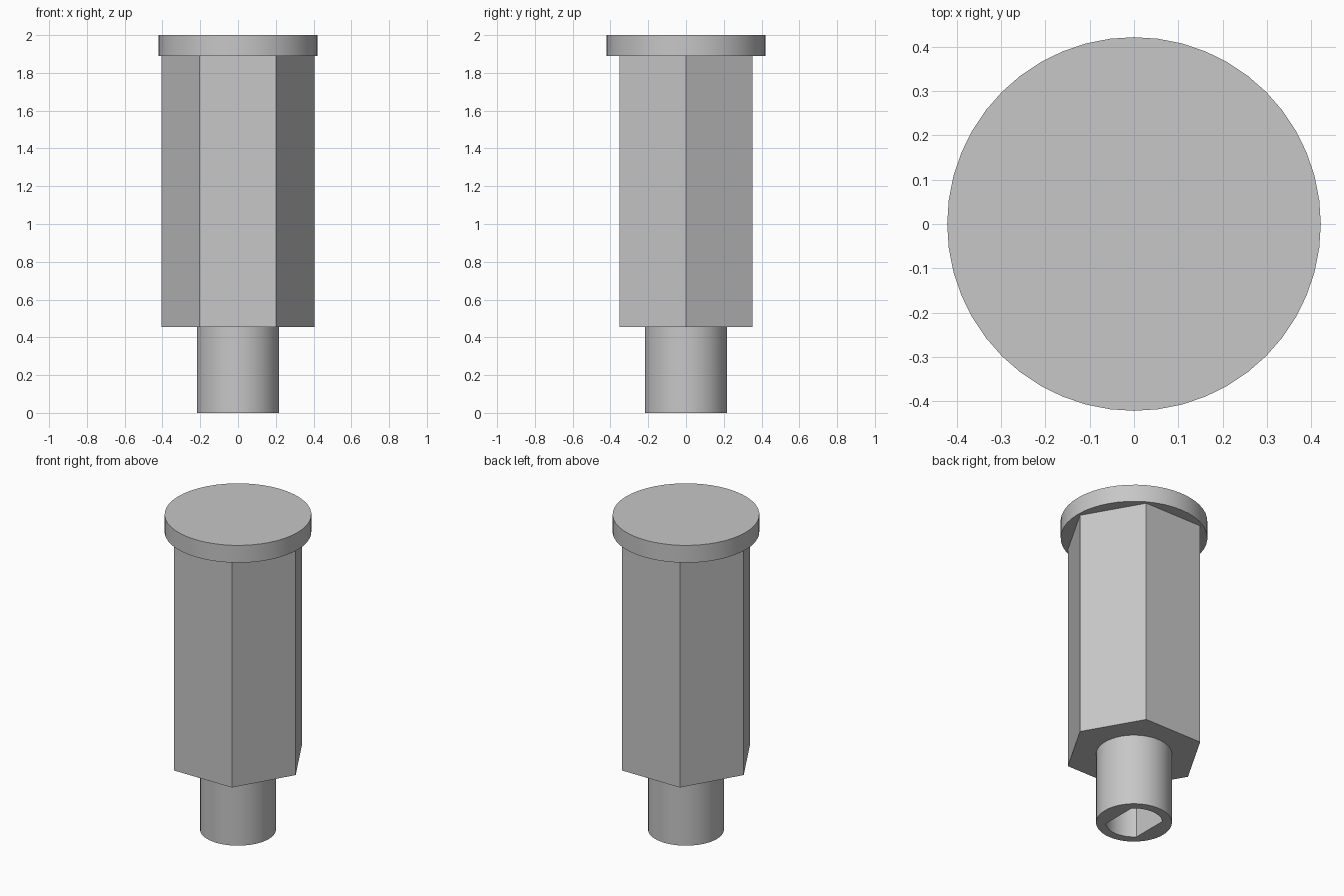
import bpy
import math

cube = bpy.data.objects.get("Cube")
if cube:
    bpy.data.objects.remove(cube, do_unlink=True)

grey = bpy.data.materials.new("plain_grey")
grey.use_nodes = True
colour = (0.57, 0.57, 0.57, 1.0)
grey.diffuse_color = colour
grey.node_tree.nodes["Principled BSDF"].inputs["Base Color"].default_value = colour


def prism(name, sides, radius, bottom, top):
    """Upright solid with a corner on the x axis."""
    bpy.ops.mesh.primitive_cylinder_add(
        vertices=sides, radius=radius, depth=top - bottom,
        location=(0, 0, (bottom + top) / 2),
        rotation=(0, 0, math.pi / 2))
    obj = bpy.context.object
    obj.name = obj.data.name = name
    bpy.ops.object.transform_apply(location=True, rotation=True, scale=True)
    obj.data.materials.append(grey)
    return obj


def smooth(obj):
    bpy.ops.object.select_all(action="DESELECT")
    obj.select_set(True)
    bpy.context.view_layer.objects.active = obj
    bpy.ops.object.shade_smooth_by_angle(angle=math.radians(25))


# Round cap and hexagonal body
cap = prism("cap", 48, 0.422, 1.89, 2.0)
body = prism("hex_body", 6, 0.405, 0.455, 1.89)

# Round stem with a socket that has two flat sides
stem = prism("stem", 48, 0.218, 0.0, 0.455)
socket = prism("socket_cutter", 48, 0.164, -0.1, 0.44)
socket.hide_render = True
flat = 0.164 * math.cos(math.pi / 4)
for v in socket.data.vertices:
    v.co.x = max(-flat, min(flat, v.co.x))

cut = stem.modifiers.new("socket", "BOOLEAN")
cut.operation = "DIFFERENCE"
cut.solver = "EXACT"
cut.object = socket
bpy.ops.object.select_all(action="DESELECT")
stem.select_set(True)
bpy.context.view_layer.objects.active = stem
bpy.ops.object.modifier_apply(modifier=cut.name)
bpy.data.objects.remove(socket, do_unlink=True)

# Smooth round walls, crisp rims
for part in (cap, stem):
    smooth(part)
